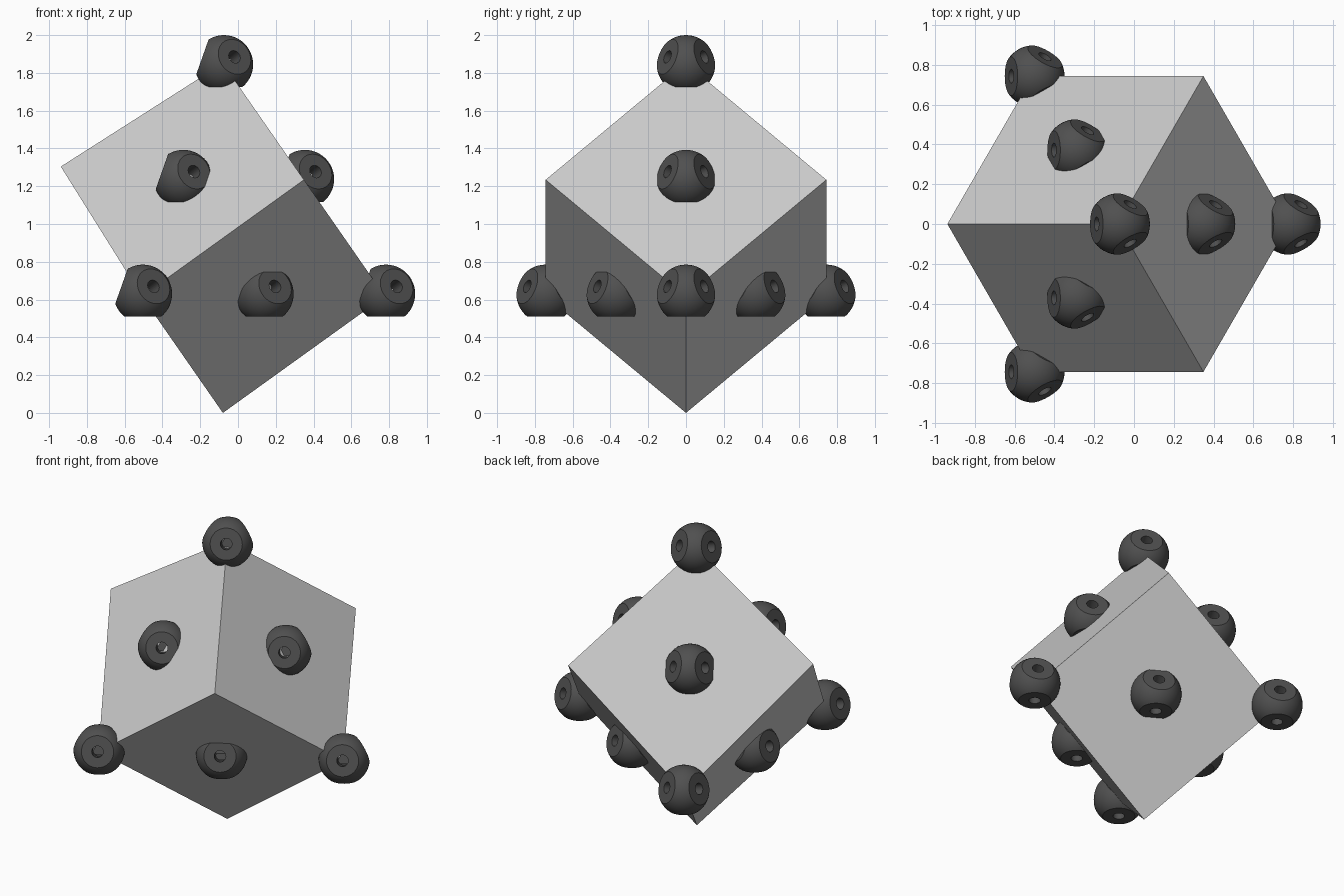
import bpy, bmesh
from math import cos, sin, radians
from mathutils import Vector

if "Cube" in bpy.data.objects:
    bpy.data.objects.remove(bpy.data.objects["Cube"])

R, FLAT, HOLE = 0.155, 0.12, 0.035      # ball radius, facet distance, hole radius
X0 = -0.08                              # vertical diagonal of the cube
SPAN = 0.858                            # corner distance from that diagonal


def material(name, grey):
    m = bpy.data.materials.new(name)
    m.diffuse_color = (grey, grey, grey, 1)
    m.use_nodes = True
    m.node_tree.nodes["Principled BSDF"].inputs["Base Color"].default_value = m.diffuse_color
    return m


def add_object(name, mesh, loc=(0, 0, 0)):
    ob = bpy.data.objects.new(name, mesh)
    ob.location = loc
    bpy.context.collection.objects.link(ob)
    return ob


def to_mesh(bm, name):
    bmesh.ops.recalc_face_normals(bm, faces=bm.faces)
    me = bpy.data.meshes.new(name)
    bm.to_mesh(me)
    bm.free()
    return me


# cube balanced on one corner; the left corner sits slightly high
edges = [Vector((SPAN * cos(radians(a)), SPAN * sin(radians(a)), 0.617)) for a in (0, 120, 240)]
bm = bmesh.new()
bmesh.ops.create_cube(bm, size=1)
for v in bm.verts:
    bits = [c > 0 for c in v.co]
    v.co = Vector((X0, 0, 0)) + sum((e for e, b in zip(edges, bits) if b), Vector())
    if bits == [False, True, True]:
        v.co.z += 0.07
add_object("cube", to_mesh(bm, "cube"))

# tetrahedral bond directions: one down, three slightly upward
dirs = [Vector((0, 0, -1))]
for a in (60, 180, 300):
    dirs.append(Vector((0.943 * cos(radians(a)), 0.943 * sin(radians(a)), 1 / 3)).normalized())

# ball with four flat facets
bm = bmesh.new()
bmesh.ops.create_uvsphere(bm, u_segments=48, v_segments=24, radius=R)
for d in dirs:
    cut = bmesh.ops.bisect_plane(bm, geom=bm.verts[:] + bm.edges[:] + bm.faces[:],
                                 plane_co=d * FLAT, plane_no=d, clear_outer=True)
    rim = [g for g in cut["geom_cut"] if isinstance(g, bmesh.types.BMEdge)]
    bmesh.ops.holes_fill(bm, edges=rim, sides=0)
blank = add_object("ball_blank", to_mesh(bm, "ball_blank"))

# drill a hole through each facet
cutters = []
for d in dirs:
    bm = bmesh.new()
    bmesh.ops.create_cone(bm, cap_ends=True, segments=24, radius1=HOLE, radius2=HOLE, depth=0.18)
    bmesh.ops.transform(bm, matrix=d.to_track_quat('Z', 'Y').to_matrix().to_4x4(), verts=bm.verts)
    bmesh.ops.translate(bm, vec=d * 0.11, verts=bm.verts)
    c = add_object("hole_cutter", to_mesh(bm, "hole_cutter"))
    c.hide_render = True
    cutters.append(c)
    mod = blank.modifiers.new("hole", 'BOOLEAN')
    mod.operation, mod.solver, mod.object = 'DIFFERENCE', 'EXACT', c
bpy.context.view_layer.update()
deps = bpy.context.evaluated_depsgraph_get()
ball = bpy.data.meshes.new_from_object(blank.evaluated_get(deps))
ball.name = "ball"
ball.materials.clear()
ball.materials.append(material("dark_grey", 0.08))
for ob in cutters + [blank]:
    bpy.data.objects.remove(ob)

# balls on four alternate corners and on the six face centres between them
corners = [Vector((X0 + 0.005, 0, 1.845))]
for a in (0, 120, 240):
    corners.append(Vector((X0 + 0.005 + SPAN * cos(radians(a)), SPAN * sin(radians(a)), 0.63)))
balls = [add_object("corner_ball", ball, p) for p in corners]
for i in range(4):
    for j in range(i):
        balls.append(add_object("face_ball", ball, (corners[i] + corners[j]) / 2))

bpy.ops.object.select_all(action='DESELECT')
balls[0].select_set(True)
bpy.context.view_layer.objects.active = balls[0]
bpy.ops.object.shade_smooth_by_angle(angle=radians(30))
